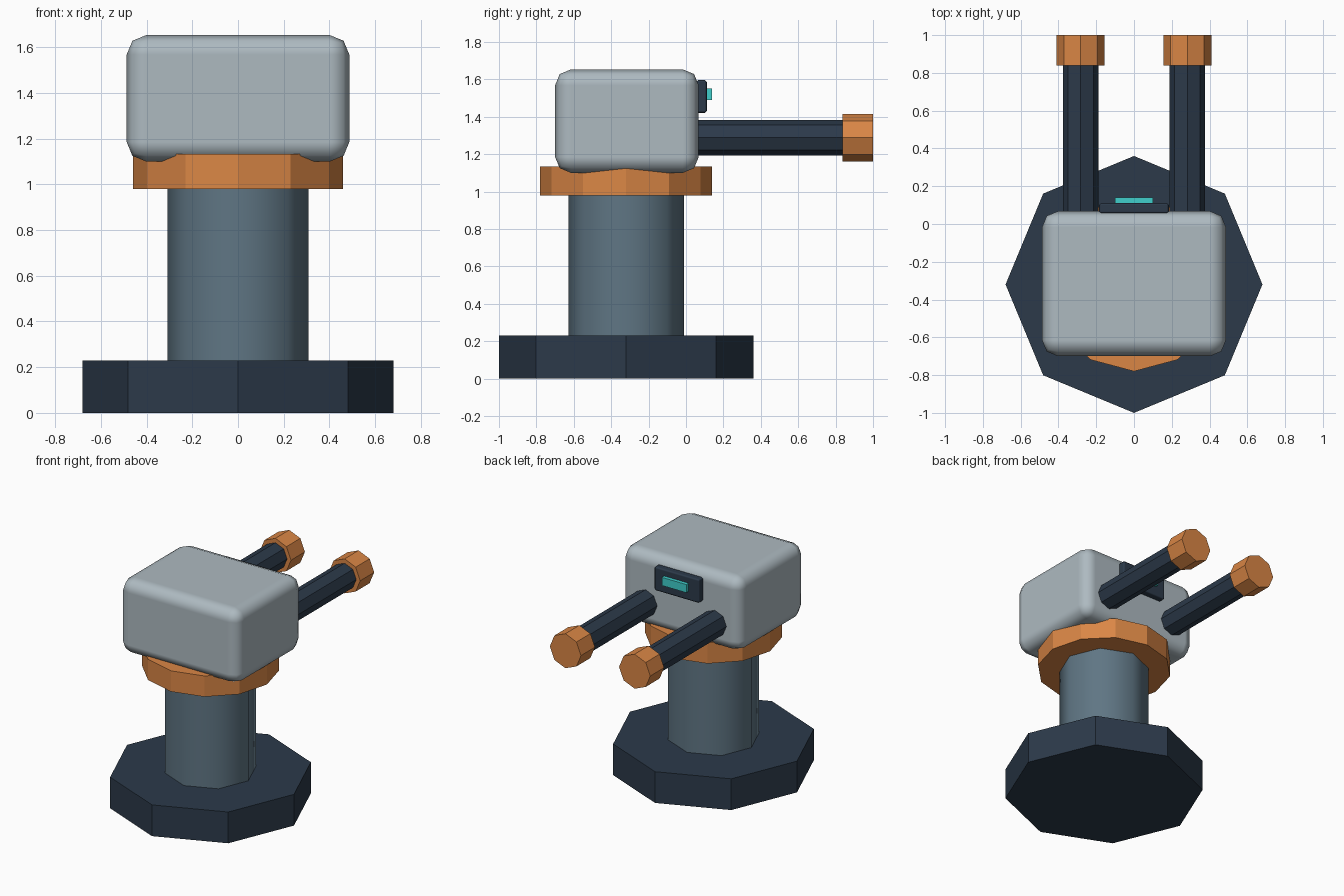
import bpy, math

if "Cube" in bpy.data.objects:
    bpy.data.objects.remove(bpy.data.objects["Cube"])

CY = -0.32  # y of the pedestal axis


def material(name, rgb):
    m = bpy.data.materials.new(name)
    m.diffuse_color = (*rgb, 1)
    m.use_nodes = True
    m.node_tree.nodes["Principled BSDF"].inputs["Base Color"].default_value = m.diffuse_color
    return m


DARK = material("dark_navy", (0.025, 0.042, 0.068))
STEEL = material("steel_blue", (0.115, 0.18, 0.23))
ORANGE = material("orange", (0.70, 0.24, 0.06))
PALE = material("pale_grey", (0.42, 0.49, 0.53))
CYAN = material("cyan", (0.05, 0.62, 0.60))


def finish(name, mat):
    ob = bpy.context.object
    ob.name = ob.data.name = name
    ob.data.materials.append(mat)
    return ob


def prism(name, mat, sides, radius, z0, z1):
    bpy.ops.mesh.primitive_cylinder_add(vertices=sides, radius=radius, depth=z1 - z0,
                                        location=(0, CY, (z0 + z1) / 2))
    return finish(name, mat)


def barrel_part(name, mat, x, radius, y0, y1):
    bpy.ops.mesh.primitive_cylinder_add(vertices=8, radius=radius, depth=y1 - y0,
                                        location=(x, (y0 + y1) / 2, 1.288),
                                        rotation=(math.pi / 2, 0, 0))
    return finish(name, mat)


def box(name, mat, x, y0, y1, z0, z1, bevel=0, segments=2):
    bpy.ops.mesh.primitive_cube_add(size=1, location=(0, (y0 + y1) / 2, (z0 + z1) / 2))
    ob = finish(name, mat)
    ob.scale = (2 * x, y1 - y0, z1 - z0)
    bpy.ops.object.transform_apply(location=False, rotation=False, scale=True)
    if bevel:
        bpy.ops.object.shade_smooth()
        mod = ob.modifiers.new("Bevel", 'BEVEL')
        mod.width, mod.segments = bevel, segments
        mod.harden_normals = True
    return ob


# Pedestal: foot, column and swivel collar
prism("base", DARK, 8, 0.68, 0, 0.23)
column = prism("column", STEEL, 8, 0.308, 0.23, 0.98)
bpy.ops.object.shade_smooth_by_angle(angle=math.radians(50))
prism("swivel_collar", ORANGE, 12, 0.46, 0.98, 1.133)

# Rounded turret housing
box("turret_body", PALE, 0.487, -0.70, 0.068, 1.10, 1.653, bevel=0.085)

# Twin barrels with muzzle rings
for side, x in (("left", -0.282), ("right", 0.282)):
    barrel_part(side + "_barrel", DARK, x, 0.095, 0.0, 0.85)
    barrel_part(side + "_muzzle", ORANGE, x, 0.127, 0.838, 1.0)

# Sensor housing and lit strip
box("sensor_housing", DARK, 0.185, 0.055, 0.112, 1.42, 1.597, bevel=0.012, segments=1)
box("sensor_light", CYAN, 0.10, 0.10, 0.139, 1.49, 1.55)
